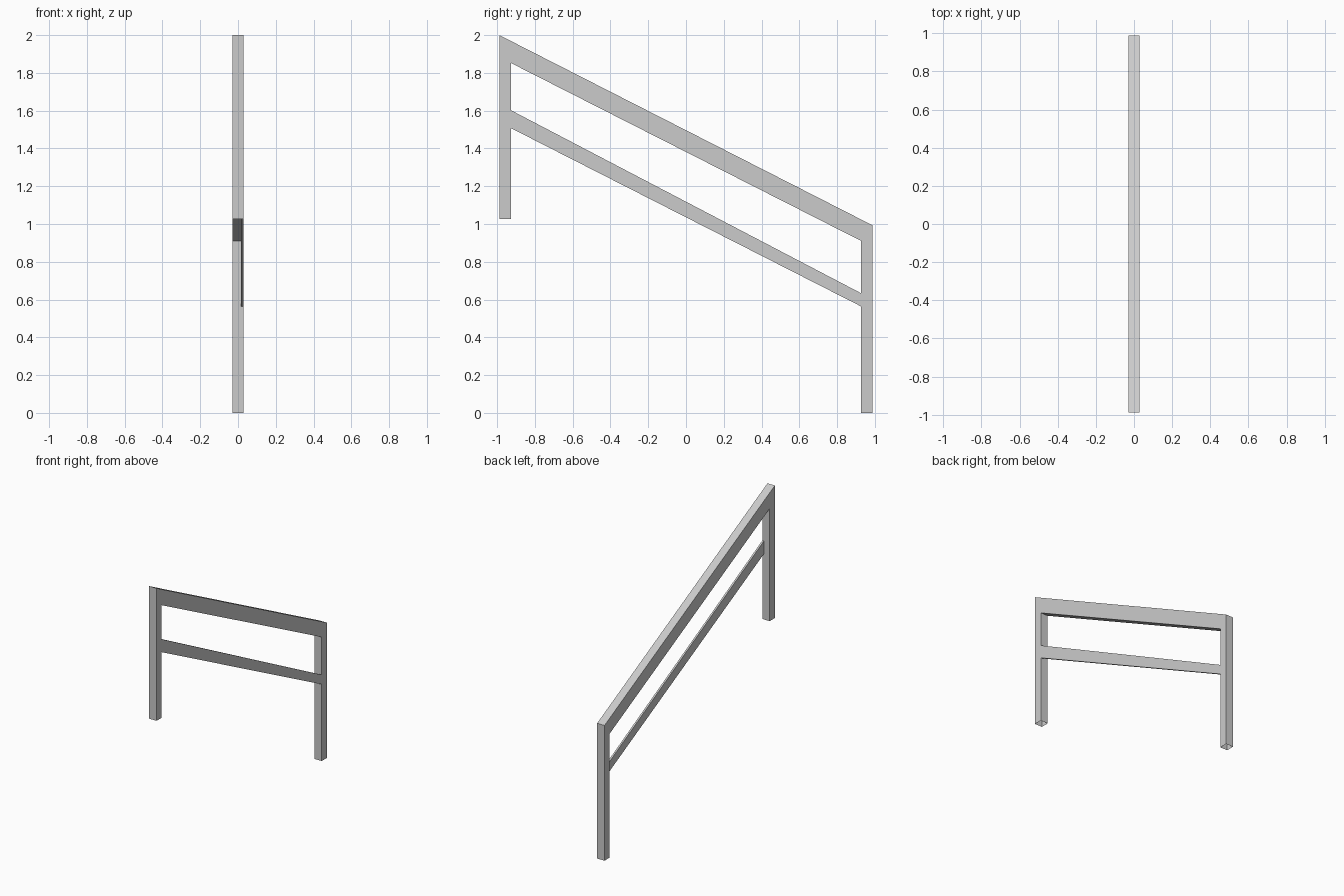
import bpy, bmesh

if "Cube" in bpy.data.objects:
    bpy.data.objects.remove(bpy.data.objects["Cube"])


def extrude_profile(name, profile, x0, x1, open_edges=()):
    """Extrude a (y, z) outline along x; listed outline edges get no wall."""
    bm = bmesh.new()
    left = [bm.verts.new((x0, y, z)) for y, z in profile]
    right = [bm.verts.new((x1, y, z)) for y, z in profile]
    bm.faces.new(left)
    bm.faces.new(right[::-1])
    n = len(profile)
    for i in range(n):
        if i not in open_edges:
            j = (i + 1) % n
            bm.faces.new((left[j], left[i], right[i], right[j]))
    bmesh.ops.recalc_face_normals(bm, faces=bm.faces)
    mesh = bpy.data.meshes.new(name)
    bm.to_mesh(mesh)
    bm.free()
    obj = bpy.data.objects.new(name, mesh)
    bpy.context.collection.objects.link(obj)
    return obj


OUT, INN, HALF = 0.988, 0.928, 0.03

# Two posts joined by the sloping handrail; post feet are open underneath
extrude_profile("handrail_frame", [
    (-OUT, 1.027), (-OUT, 2.0), (OUT, 0.993), (OUT, 0.0),
    (INN, 0.0), (INN, 0.91), (-INN, 1.853), (-INN, 1.027),
], -HALF, HALF, open_edges=(3, 7))

# Thin middle rail, flush with the right side of the posts
extrude_profile("middle_rail", [
    (-INN, 1.508), (-INN, 1.603), (INN, 0.633), (INN, 0.563),
], 0.017, HALF)
